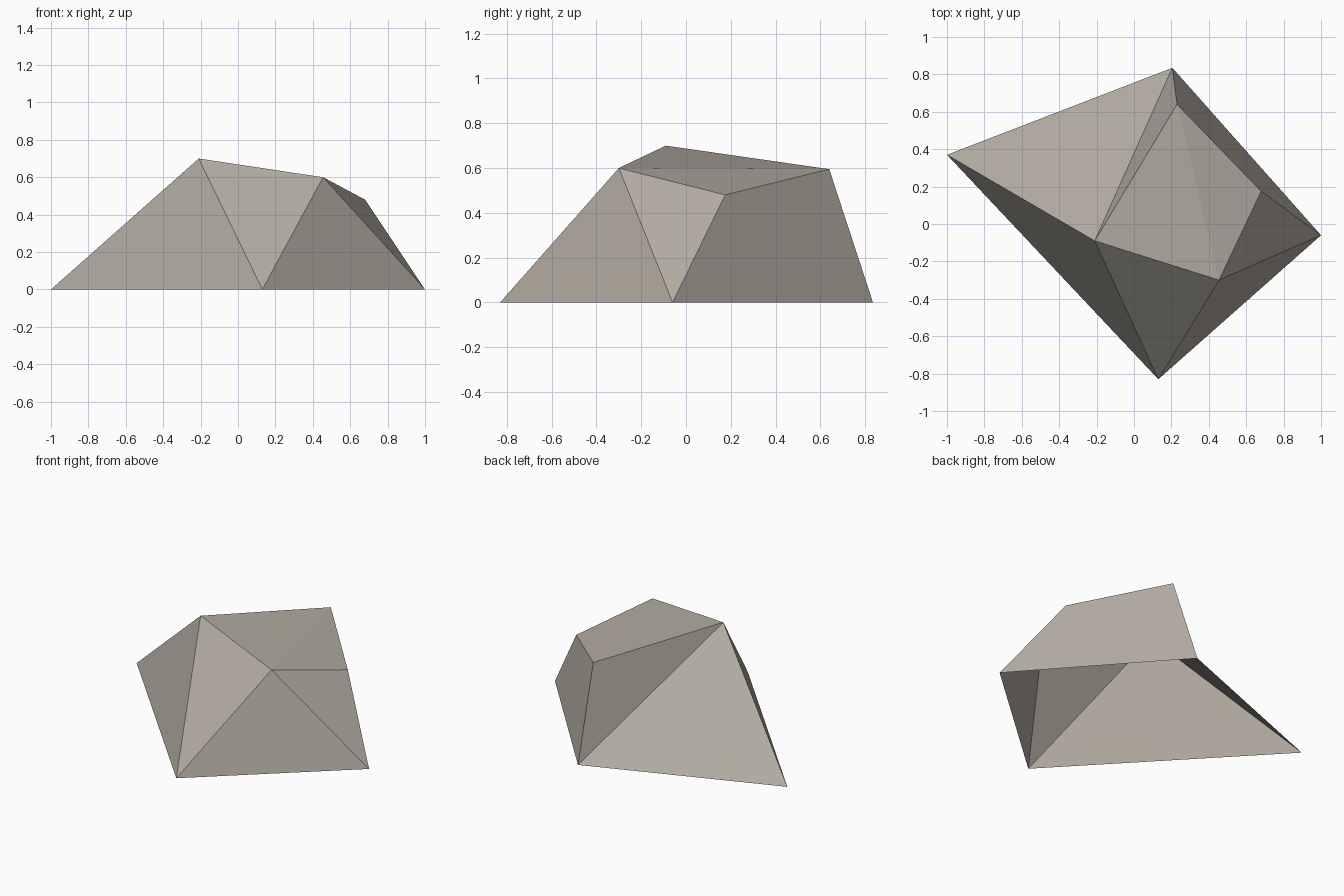
import bpy
import bmesh

cube = bpy.data.objects.get("Cube")
if cube:
    bpy.data.objects.remove(cube, do_unlink=True)

# Stone colour
stone = bpy.data.materials.new("warm_grey_stone")
stone.use_nodes = True
colour = (0.44, 0.405, 0.355, 1)
stone.diffuse_color = colour
shader = next(n for n in stone.node_tree.nodes if n.type == "BSDF_PRINCIPLED")
shader.inputs["Base Color"].default_value = colour
shader.inputs["Roughness"].default_value = 0.9

# Corners: ground ring, then crown ring
corners = {
    "ground_right": (-1.0, 0.37, 0),
    "ground_front": (0.13, -0.83, 0),
    "ground_left": (1.0, -0.06, 0),
    "ground_back": (0.205, 0.835, 0),
    "peak": (-0.21, -0.09, 0.70),
    "crown_front": (0.455, -0.30, 0.60),
    "crown_left": (0.68, 0.175, 0.48),
    "crown_back": (0.23, 0.64, 0.595),
}

# Facets, wound outward; the underside stays open
facets = [
    ("ground_right", "ground_front", "peak"),
    ("ground_front", "crown_front", "peak"),
    ("ground_front", "ground_left", "crown_front"),
    ("ground_left", "crown_left", "crown_front"),
    ("ground_left", "ground_back", "crown_back", "crown_left"),
    ("ground_back", "peak", "crown_back"),
    ("ground_back", "ground_right", "peak"),
    ("peak", "crown_front", "crown_back"),
    ("crown_front", "crown_left", "crown_back"),
]

# Rock shell
bm = bmesh.new()
verts = {name: bm.verts.new(co) for name, co in corners.items()}
for facet in facets:
    bm.faces.new([verts[name] for name in facet])
mesh = bpy.data.meshes.new("rock")
bm.to_mesh(mesh)
bm.free()
mesh.materials.append(stone)
rock = bpy.data.objects.new("rock", mesh)
bpy.context.collection.objects.link(rock)
